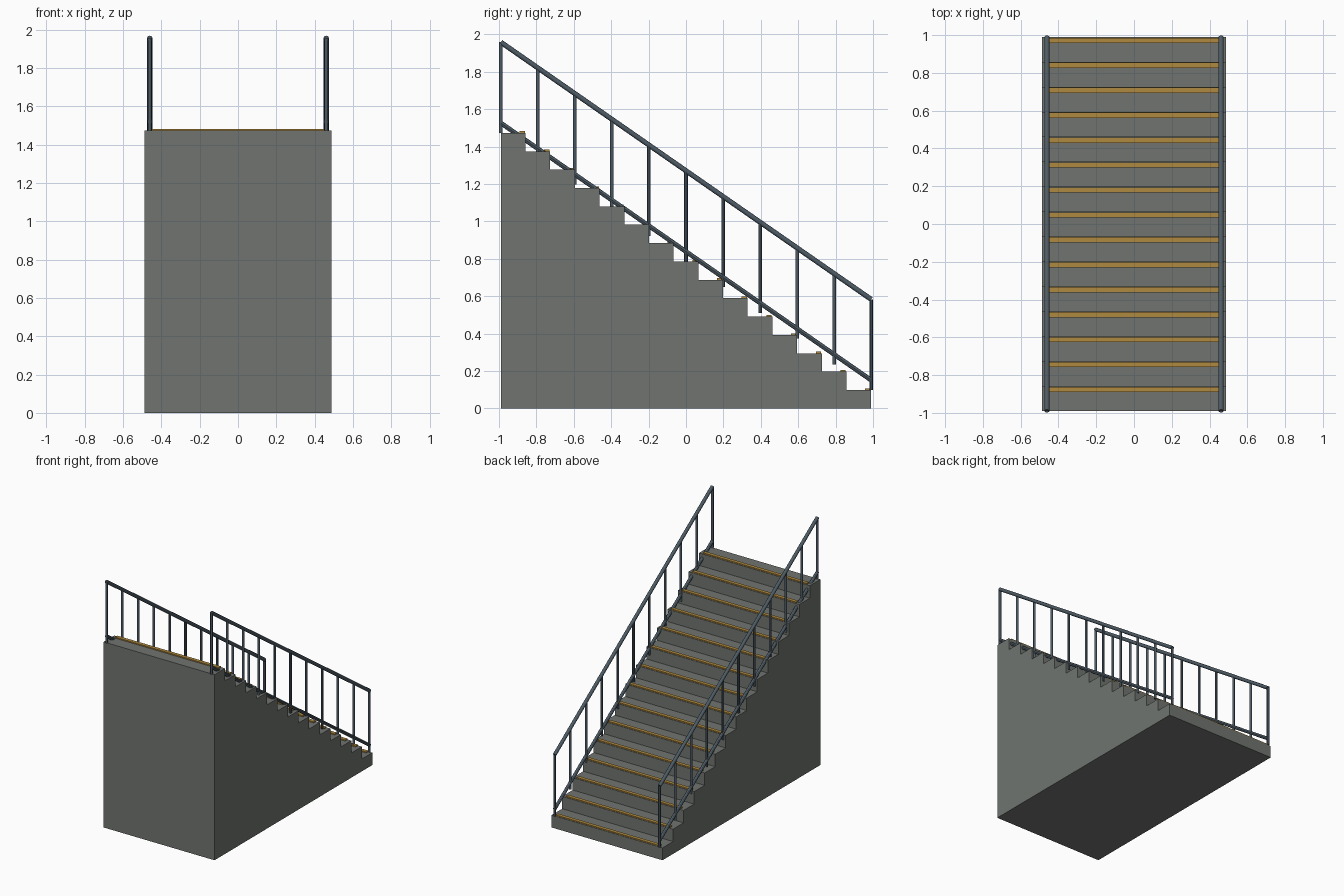
import bpy
from mathutils import Vector

if "Cube" in bpy.data.objects:
    bpy.data.objects.remove(bpy.data.objects["Cube"])

N = 15                    # steps
RUN, RISE = 0.132, 0.0982
HALF_W = 0.487
Y_END = N * RUN / 2       # stairs span -Y_END..Y_END, high end at -y
RAIL_X = 0.461


def material(name, rgb):
    m = bpy.data.materials.new(name)
    m.diffuse_color = (*rgb, 1)
    m.use_nodes = True
    m.node_tree.nodes["Principled BSDF"].inputs["Base Color"].default_value = m.diffuse_color
    return m


concrete = material("concrete", (0.16, 0.175, 0.16))
brass = material("nosing_yellow", (0.43, 0.25, 0.05))
steel = material("painted_steel", (0.075, 0.105, 0.13))


def box(name, lo, hi, mat):
    lo, hi = Vector(lo), Vector(hi)
    bpy.ops.mesh.primitive_cube_add(size=1, location=(lo + hi) / 2)
    ob = bpy.context.object
    ob.name = name
    ob.scale = hi - lo
    bpy.ops.object.transform_apply(location=False, rotation=False, scale=True)
    ob.data.materials.append(mat)


def tube(name, a, b, radius):
    a, b = Vector(a), Vector(b)
    bpy.ops.mesh.primitive_cylinder_add(vertices=12, radius=radius, depth=(b - a).length,
                                        location=(a + b) / 2)
    ob = bpy.context.object
    ob.name = name
    ob.rotation_euler = (b - a).to_track_quat('Z', 'Y').to_euler()
    bpy.ops.object.shade_smooth_by_angle()
    ob.data.materials.append(steel)


# Solid step blocks, each with a nosing strip along its front edge
for i in range(N):
    front = Y_END - i * RUN
    top = (i + 1) * RISE
    box(f"step_{i + 1}", (-HALF_W, front - RUN, 0), (HALF_W, front, top), concrete)
    box(f"nosing_{i + 1}", (-0.455, front - 0.032, top - 0.002),
        (0.455, front - 0.004, top + 0.009), brass)


def slope_point(x, t, lift):
    """Point on the railing slope, t = 0 at the high end and 1 at the low end."""
    return (x, -Y_END + 2 * Y_END * t, RISE * (N - (N - 1) * t) + lift)


# Railings on both sides: hand rail, lower rail and eleven posts
for side, x in (("left", -RAIL_X), ("right", RAIL_X)):
    tube(f"hand_rail_{side}", slope_point(x, 0, 0.485), slope_point(x, 1, 0.485), 0.0135)
    tube(f"lower_rail_{side}", slope_point(x, 0, 0.053), slope_point(x, 1, 0.053), 0.0125)
    for k in range(11):
        tube(f"post_{side}_{k + 1}", slope_point(x, k / 10, 0),
             slope_point(x, k / 10, 0.485), 0.0095)
